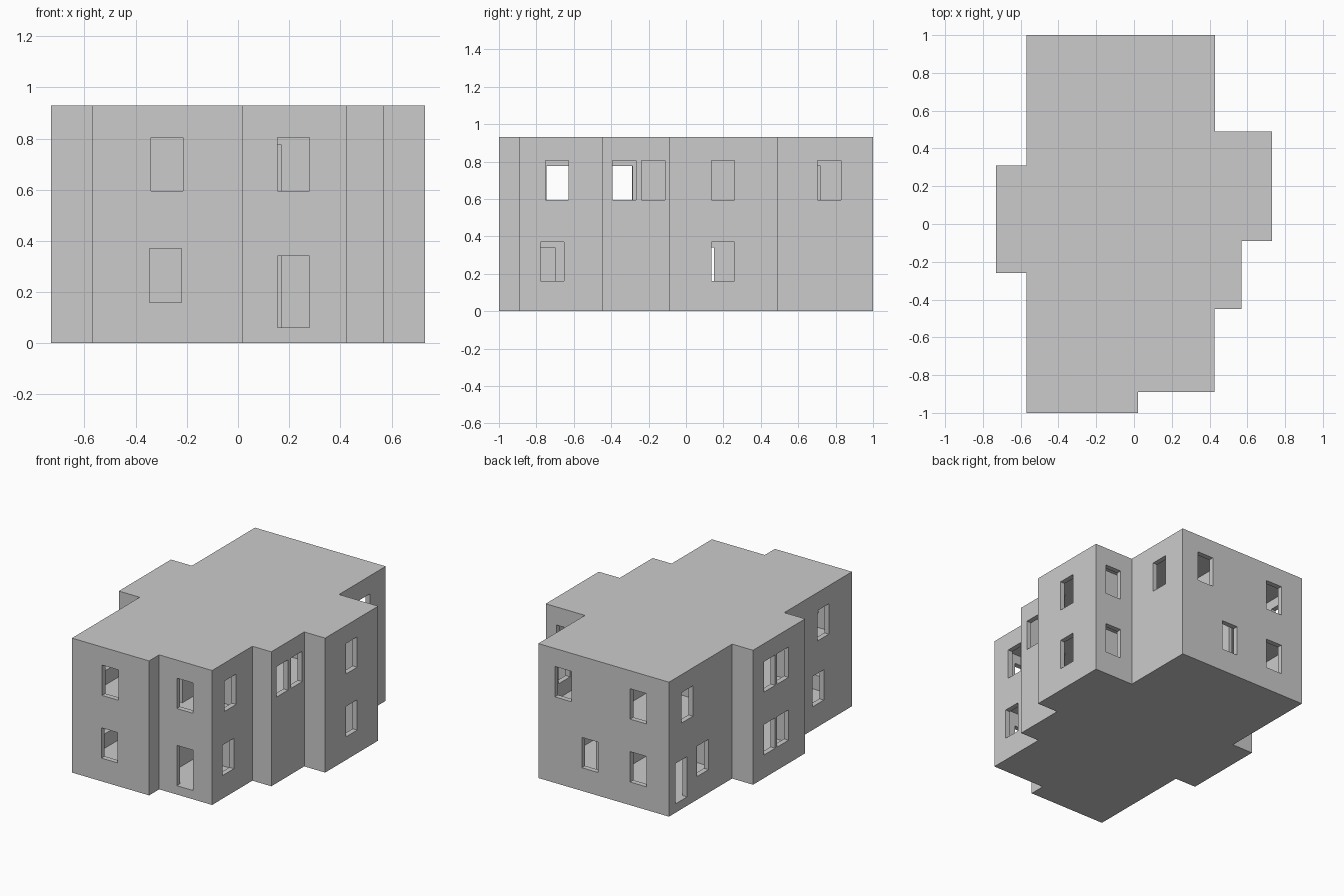
import bpy, bmesh

if "Cube" in bpy.data.objects:
    bpy.data.objects.remove(bpy.data.objects["Cube"])

H, T, SLAB = 0.93, 0.035, 0.06
STOREY = 0.435                       # floor-to-floor height
FOOT = [(-.57, -1), (.02, -1), (.02, -.89), (.425, -.89), (.425, -.45), (.57, -.45),
        (.57, -.09), (.73, -.09), (.73, .49), (.43, .49), (.43, 1), (-.57, 1),
        (-.57, .31), (-.73, .31), (-.73, -.26), (-.57, -.26)]


def inset(poly, d):
    """Move every side of a right-angled counter-clockwise outline inwards."""
    out = []
    for i, p in enumerate(poly):
        a, b = poly[i - 1], poly[(i + 1) % len(poly)]
        x, y = p
        for s, e in ((a, p), (p, b)):
            dx, dy = e[0] - s[0], e[1] - s[1]
            if abs(dx) > abs(dy):
                y += d if dx > 0 else -d
            else:
                x -= d if dy > 0 else -d
        out.append((x, y))
    return out


def add_prism(bm, poly, z0, z1):
    face = bm.faces.new([bm.verts.new((x, y, z0)) for x, y in poly])
    top = bmesh.ops.extrude_face_region(bm, geom=[face])["geom"]
    bmesh.ops.translate(bm, vec=(0, 0, z1 - z0),
                        verts=[g for g in top if isinstance(g, bmesh.types.BMVert)])


def add_box(bm, x0, x1, y0, y1, z0, z1):
    add_prism(bm, [(x0, y0), (x1, y0), (x1, y1), (x0, y1)], z0, z1)


def finish(bm, name):
    bmesh.ops.recalc_face_normals(bm, faces=bm.faces)
    mesh = bpy.data.meshes.new(name)
    bm.to_mesh(mesh)
    bm.free()
    obj = bpy.data.objects.new(name, mesh)
    bpy.context.collection.objects.link(obj)
    return obj


def cut(target, cutter):
    cutter.hide_render = True
    mod = target.modifiers.new("cut", 'BOOLEAN')
    mod.operation, mod.solver, mod.object = 'DIFFERENCE', 'EXACT', cutter
    bpy.context.view_layer.objects.active = target
    bpy.ops.object.modifier_apply(modifier=mod.name)
    bpy.data.objects.remove(cutter)


# Solid building block
bm = bmesh.new()
add_prism(bm, FOOT, 0, H)
shell = finish(bm, "building_shell")

# Hollow out both storeys, leaving floor slabs and roof
bm = bmesh.new()
for f in (0, 1):
    add_prism(bm, inset(FOOT, T), SLAB + f * STOREY, (f + 1) * STOREY)
cut(shell, finish(bm, "room_cutter"))

# Openings: facade axis, facade position, centre along the wall, kind
LOW, HIGH, DOOR = (.16, .37), (.595, .805), (.061, .34)
OPENINGS = [
    ('y', -1, -.2825, LOW), ('y', -1, -.2775, HIGH),
    ('y', -.89, .2175, DOOR), ('y', -.89, .2175, HIGH),
    ('x', .425, -.715, LOW), ('x', .425, -.69, HIGH),
    ('x', .57, -.33, HIGH), ('x', .57, -.175, HIGH),
    ('x', .73, .1975, LOW), ('x', .73, .1975, HIGH),
    ('x', .43, .765, HIGH),
    ('y', .49, .585, LOW), ('y', .49, .585, HIGH),
    ('y', 1, .24, HIGH), ('y', 1, .035, LOW),
    ('y', 1, -.335, LOW), ('y', 1, -.335, HIGH),
    ('x', -.57, .80, HIGH), ('x', -.57, .865, DOOR), ('x', -.57, .63, LOW),
    ('x', -.73, .13, LOW), ('x', -.73, .13, HIGH),
    ('x', -.73, -.015, LOW), ('x', -.73, -.015, HIGH),
    ('x', -.57, -.685, HIGH), ('x', -.57, -.63, LOW), ('x', -.57, -.35, HIGH),
]
bm = bmesh.new()
for axis, pos, mid, (z0, z1) in OPENINGS:
    across, along = (pos - .05, pos + .05), (mid - .0625, mid + .0625)
    add_box(bm, *(across + along if axis == 'x' else along + across), z0, z1)
cut(shell, finish(bm, "opening_cutter"))


# Inner partitions with doorways, made from wall pieces and lintels
def partition(name, axis, pos, start, end, level, doors):
    z0, z1 = SLAB + level * STOREY, (level + 1) * STOREY
    bm = bmesh.new()

    def piece(a, b, low):
        across = (pos - .0125, pos + .0125)
        add_box(bm, *(across + (a, b) if axis == 'x' else (a, b) + across), low, z1)

    for a, b in doors:
        piece(start, a, z0)
        piece(a, b, z0 + .28)
        start = b
    piece(start, end, z0)
    finish(bm, name)


partition("lower_long_wall", 'x', 0, -.965, .965, 0, [(-.82, -.70), (.03, .15)])
partition("upper_long_wall", 'x', 0, -.965, .965, 1, [(-.745, -.625), (-.41, -.285), (.6, .72)])
for level, label in enumerate(("lower", "upper")):
    for side, pos, west, east in (("front", -.47, -.535, .39), ("rear", .335, -.535, .695)):
        for half, a, b, door in (("left", west, -.0125, (-.18, -.06)),
                                 ("right", .0125, east, (.05, .17))):
            partition(f"{label}_{side}_{half}_wall", 'y', pos, a, b, level, [door])
